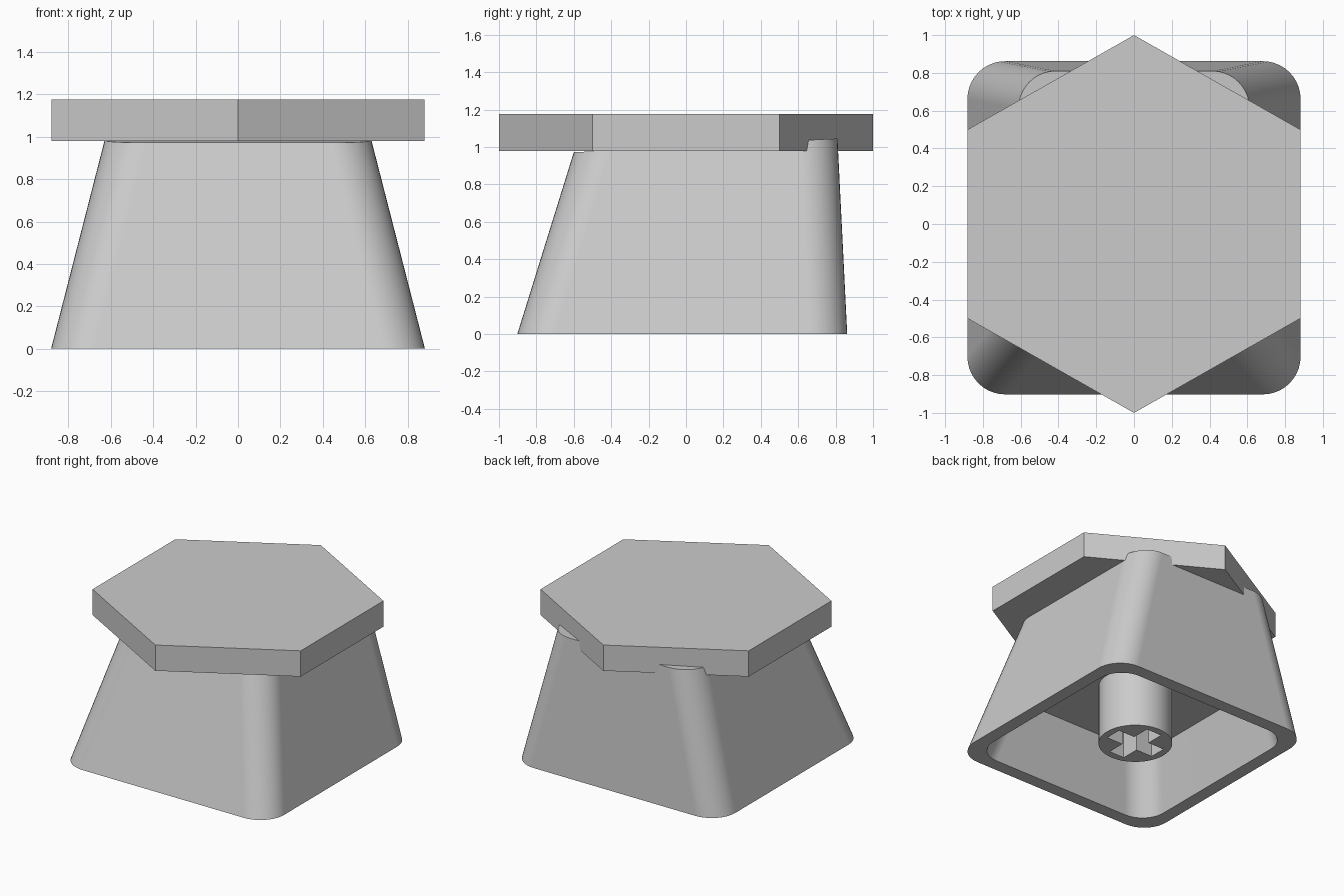
import bpy, bmesh, math

cube = bpy.data.objects.get("Cube")
if cube:
    bpy.data.objects.remove(cube, do_unlink=True)

grey = bpy.data.materials.new("plain grey")
grey.use_nodes = True
colour = (0.6, 0.6, 0.6, 1)
grey.diffuse_color = colour
grey.node_tree.nodes["Principled BSDF"].inputs["Base Color"].default_value = colour


def finish(name, bm):
    bmesh.ops.recalc_face_normals(bm, faces=bm.faces)
    mesh = bpy.data.meshes.new(name)
    bm.to_mesh(mesh)
    bm.free()
    mesh.materials.append(grey)
    obj = bpy.data.objects.new(name, mesh)
    bpy.context.collection.objects.link(obj)
    return obj


def shade(obj):
    """Smooth the rounded corners but keep the walls flat."""
    bpy.ops.object.select_all(action="DESELECT")
    obj.select_set(True)
    bpy.context.view_layer.objects.active = obj
    bpy.ops.object.shade_smooth_by_angle(angle=math.radians(30))
    obj.modifiers.new("flat_walls", "WEIGHTED_NORMAL").keep_sharp = True


def rounded_rect(half_x, front, back, radius, steps=10):
    """Outline of a rounded rectangle, counter-clockwise."""
    mid, half_y = (front + back) / 2, (back - front) / 2
    points = []
    for quarter, (sx, sy) in enumerate([(1, 1), (-1, 1), (-1, -1), (1, -1)]):
        for i in range(steps + 1):
            a = math.pi / 2 * (quarter + i / steps)
            points.append((sx * (half_x - radius) + radius * math.cos(a),
                           mid + sy * (half_y - radius) + radius * math.sin(a)))
    return points


def bridge(bm, low, high):
    for i in range(len(low)):
        j = (i + 1) % len(low)
        bm.faces.new((low[i], low[j], high[j], high[i]))


def prism(name, outline, bottom, top):
    bm = bmesh.new()
    low = [bm.verts.new((x, y, bottom)) for x, y in outline]
    high = [bm.verts.new((x, y, top)) for x, y in outline]
    bridge(bm, low, high)
    bm.faces.new(low)
    bm.faces.new(high)
    return finish(name, bm)


# Hollow tapered body, its top sloping up towards the back
FRONT, BACK, HALF_X, CEILING = -0.902, 0.862, 0.882, 0.46
WALL = 0.1
bm = bmesh.new()
outer_low = [bm.verts.new((x, y, 0)) for x, y in rounded_rect(HALF_X, FRONT, BACK, 0.2)]
outer_high = []
for x, y in rounded_rect(0.633, -0.6, 0.81, 0.2):
    rise = 0.052 * (y + 0.6)
    outer_high.append(bm.verts.new((x * (1 - 0.5 * rise), y, 0.972 + rise)))
inner_low = [bm.verts.new((x, y, 0)) for x, y in
             rounded_rect(HALF_X - WALL, FRONT + WALL, BACK - WALL, 0.19)]
inner_high = [bm.verts.new((x, y, CEILING)) for x, y in
              rounded_rect(0.66, -0.665, 0.737, 0.19)]
bridge(bm, outer_low, outer_high)
bridge(bm, inner_low, outer_low)
bridge(bm, inner_low, inner_high)
bm.faces.new(outer_high)
bm.faces.new(inner_high)
shade(finish("body", bm))

# Hexagonal top plate
hexagon = [(1.017 * math.sin(a), math.cos(a)) for a in
           (math.pi / 3 * i for i in range(6))]
prism("top_plate", hexagon, 0.98, 1.177)

# Round stem with a cross-shaped socket
STEM_Y = 0.015
circle = [(0.26 * math.cos(a), STEM_Y + 0.26 * math.sin(a)) for a in
          (math.tau / 48 * i for i in range(48))]
stem = prism("stem", circle, 0, CEILING + 0.01)
LONG, THIN = 0.205, 0.065
cross = []
for q in range(4):
    c, s = round(math.cos(q * math.pi / 2)), round(math.sin(q * math.pi / 2))
    for x, y in ((LONG, -THIN), (LONG, THIN), (THIN, THIN)):
        cross.append((x * c - y * s, STEM_Y + x * s + y * c))
cutter = prism("socket_cutter", cross, -0.1, 0.4)
cutter.hide_render = True
cut = stem.modifiers.new("socket", "BOOLEAN")
cut.operation = "DIFFERENCE"
cut.solver = "EXACT"
cut.object = cutter
bpy.context.view_layer.objects.active = stem
bpy.ops.object.modifier_apply(modifier=cut.name)
bpy.data.objects.remove(cutter, do_unlink=True)
shade(stem)
